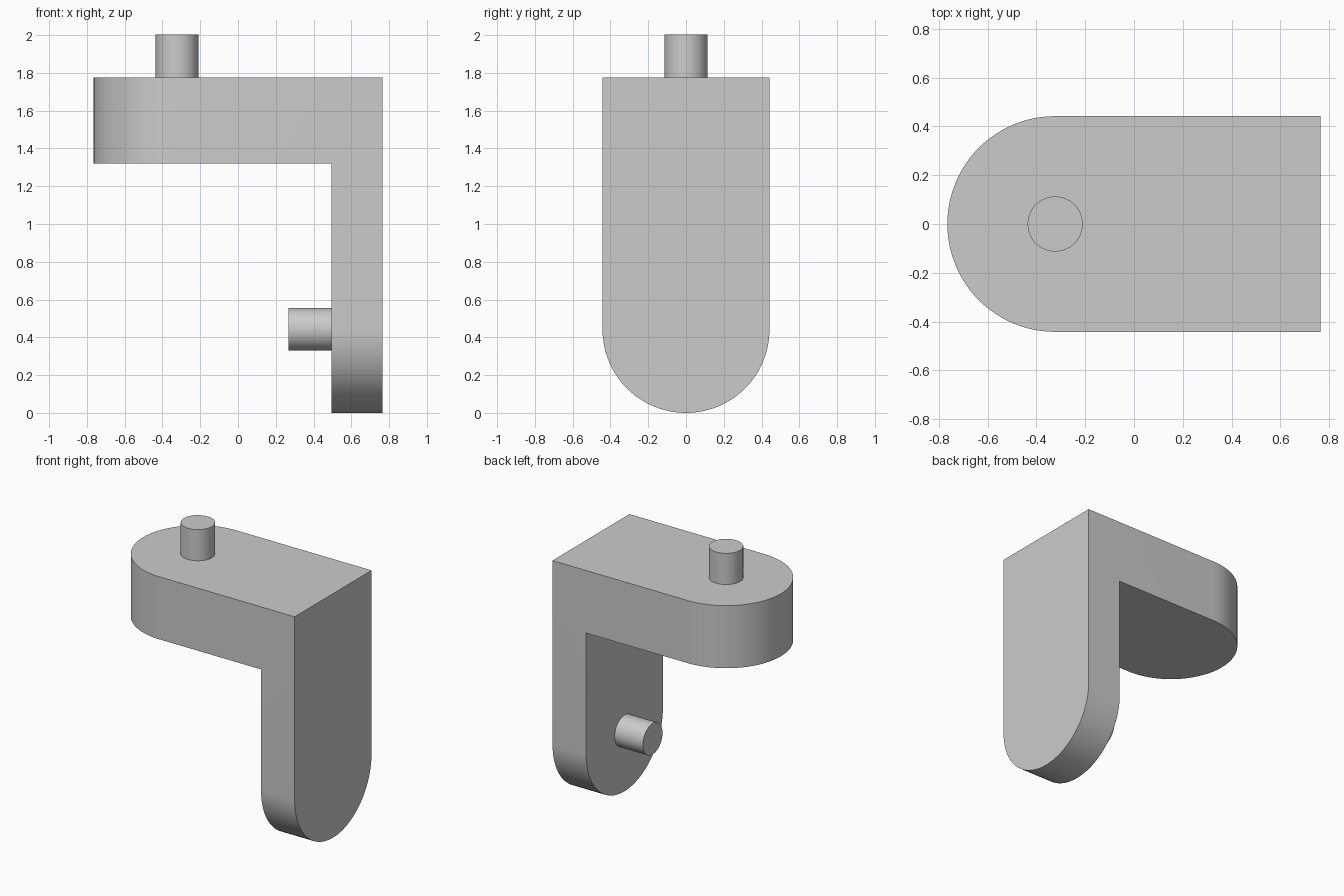
import bpy, bmesh, math
from mathutils import Matrix

cube = bpy.data.objects.get("Cube")
if cube:
    bpy.data.objects.remove(cube, do_unlink=True)

HALF_LENGTH = 0.765
RADIUS = 0.442       # half width, and radius of both rounded ends
LEG_INNER = 0.495
ARM_BOTTOM, ARM_TOP = 1.32, 1.775
PIN_RADIUS, PIN_LENGTH, PIN_SINK = 0.113, 0.227, 0.05

grey = bpy.data.materials.new("plain_grey")
grey.use_nodes = True
colour = (0.6, 0.6, 0.6, 1)
grey.diffuse_color = colour
grey.node_tree.nodes["Principled BSDF"].inputs["Base Color"].default_value = colour


def finish(name, bm):
    bmesh.ops.recalc_face_normals(bm, faces=bm.faces[:])
    mesh = bpy.data.meshes.new(name)
    bm.to_mesh(mesh)
    bm.free()
    mesh.materials.append(grey)
    obj = bpy.data.objects.new(name, mesh)
    bpy.context.collection.objects.link(obj)
    bpy.ops.object.select_all(action='DESELECT')
    obj.select_set(True)
    bpy.context.view_layer.objects.active = obj
    bpy.ops.object.shade_smooth_by_angle(angle=math.radians(30))
    return obj


# Bracket: L profile extruded across, both free ends rounded to half circles
bm = bmesh.new()
profile = [(-HALF_LENGTH, ARM_TOP), (HALF_LENGTH, ARM_TOP), (HALF_LENGTH, 0),
           (LEG_INNER, 0), (LEG_INNER, ARM_BOTTOM), (-HALF_LENGTH, ARM_BOTTOM)]
face = bm.faces.new([bm.verts.new((x, -RADIUS, z)) for x, z in profile])
ext = bmesh.ops.extrude_face_region(bm, geom=[face])
bmesh.ops.translate(bm, vec=(0, 2 * RADIUS, 0),
                    verts=[v for v in ext["geom"] if isinstance(v, bmesh.types.BMVert)])


def is_end_corner(edge):
    a, b = (v.co for v in edge.verts)
    if abs(a.y - b.y) > 0.01:
        return False
    return max(a.x, b.x) < -HALF_LENGTH + 0.01 or max(a.z, b.z) < 0.01


bmesh.ops.bevel(bm, geom=[e for e in bm.edges if is_end_corner(e)],
                offset=RADIUS, offset_type='OFFSET', segments=24,
                profile=0.5, affect='EDGES')
bmesh.ops.remove_doubles(bm, verts=bm.verts[:], dist=0.0005)
finish("bracket", bm)


# Pins: short cylinders on the rounded end centres
def pin(name, location, rotation):
    bm = bmesh.new()
    depth = PIN_LENGTH + PIN_SINK
    shift = Matrix.Translation((0, 0, (PIN_LENGTH - PIN_SINK) / 2))
    bmesh.ops.create_cone(bm, cap_ends=True, segments=48, radius1=PIN_RADIUS,
                          radius2=PIN_RADIUS, depth=depth,
                          matrix=Matrix.Translation(location) @ rotation @ shift)
    finish(name, bm)


pin("top_pin", (RADIUS - HALF_LENGTH, 0, ARM_TOP), Matrix.Identity(4))
pin("side_pin", (LEG_INNER, 0, RADIUS), Matrix.Rotation(-math.pi / 2, 4, 'Y'))
